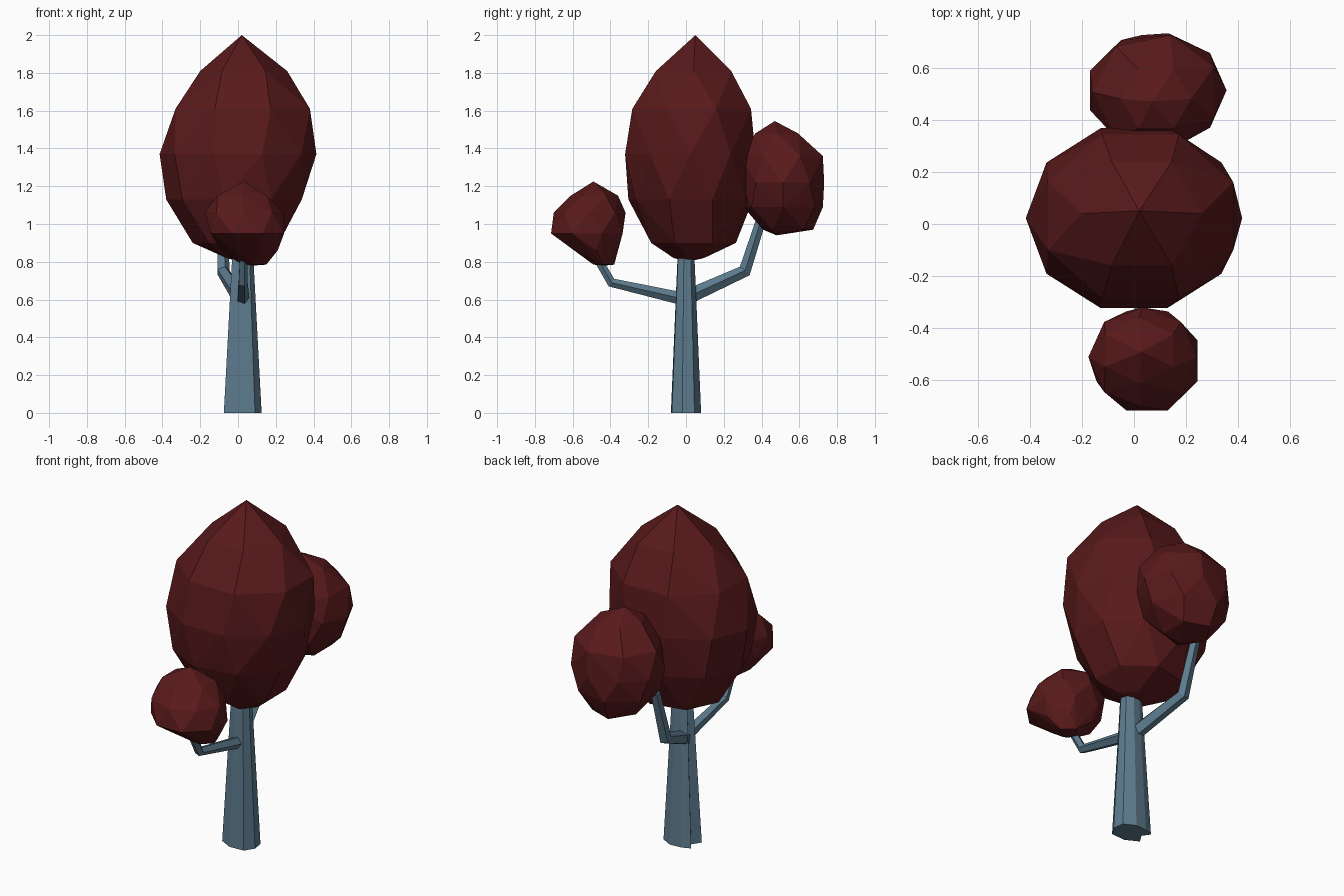
import bpy, bmesh
from math import cos, sin, pi
from mathutils import Vector

if "Cube" in bpy.data.objects:
    bpy.data.objects.remove(bpy.data.objects["Cube"])


def material(name, color):
    m = bpy.data.materials.new(name)
    m.diffuse_color = color
    m.use_nodes = True
    m.node_tree.nodes["Principled BSDF"].inputs["Base Color"].default_value = m.diffuse_color
    return m


leaf = material("dark_red", (0.10, 0.010, 0.011, 1))
bark = material("blue_grey", (0.11, 0.20, 0.27, 1))


def finish(bm, name, mat):
    bmesh.ops.recalc_face_normals(bm, faces=bm.faces[:])
    me = bpy.data.meshes.new(name)
    bm.to_mesh(me)
    bm.free()
    me.materials.append(mat)
    ob = bpy.data.objects.new(name, me)
    bpy.context.collection.objects.link(ob)
    return ob


def crown(name, top, bottom, rings):
    """Faceted hull; each ring is (z, xmin, xmax, ymin, ymax, sides, phase)."""
    bm = bmesh.new()
    bm.verts.new(top)
    bm.verts.new(bottom)
    for z, x0, x1, y0, y1, n, phase in rings:
        for i in range(n):
            a = 2 * pi * (i + phase) / n
            bm.verts.new(((x0 + x1) / 2 + (x1 - x0) / 2 * cos(a),
                          (y0 + y1) / 2 + (y1 - y0) / 2 * sin(a), z))
    bmesh.ops.convex_hull(bm, input=bm.verts[:])
    bmesh.ops.delete(bm, geom=[v for v in bm.verts if not v.link_faces], context='VERTS')
    bmesh.ops.dissolve_limit(bm, angle_limit=0.06, verts=bm.verts[:], edges=bm.edges[:])
    return finish(bm, name, leaf)


def loft(name, rings):
    """Capped skin through rings of equal point count."""
    bm = bmesh.new()
    vs = [[bm.verts.new(p) for p in r] for r in rings]
    n = len(vs[0])
    for a, b in zip(vs, vs[1:]):
        for i in range(n):
            j = (i + 1) % n
            bm.faces.new((a[i], a[j], b[j], b[i]))
    bm.faces.new(vs[0][::-1])
    bm.faces.new(vs[-1])
    return finish(bm, name, bark)


def branch(name, path, radii):
    """Five-sided limb bent along a path."""
    pts = [Vector(p) for p in path]
    rings = []
    for i, p in enumerate(pts):
        t = Vector()
        if i > 0:
            t += (p - pts[i - 1]).normalized()
        if i < len(pts) - 1:
            t += (pts[i + 1] - p).normalized()
        t.normalize()
        v = t.cross(Vector((1, 0, 0))).normalized()
        u = v.cross(t)
        rings.append([p + radii[i] * (u * cos(k * 2 * pi / 5) + v * sin(k * 2 * pi / 5))
                      for k in range(5)])
    return loft(name, rings)


# Leaf masses
crown("main_crown", (0.02, 0.05, 2.0), (0.01, 0.01, 0.80), [
    (1.81, -0.20, 0.26, -0.19, 0.27, 6, 0.0),
    (1.61, -0.36, 0.41, -0.31, 0.37, 8, 0.5),
    (1.37, -0.415, 0.415, -0.34, 0.385, 10, 0.0),
    (1.13, -0.38, 0.36, -0.31, 0.36, 9, 0.5),
    (0.90, -0.24, 0.24, -0.19, 0.27, 7, 0.5),
    (0.82, -0.08, 0.12, -0.07, 0.10, 5, 0.0)])
crown("front_crown", (0.03, -0.49, 1.225), (0.08, -0.43, 0.78), [
    (1.15, -0.13, 0.17, -0.61, -0.36, 6, 0.5),
    (1.06, -0.175, 0.24, -0.70, -0.32, 8, 0.0),
    (0.95, -0.16, 0.26, -0.73, -0.32, 8, 0.5),
    (0.86, -0.09, 0.21, -0.60, -0.35, 6, 0.0),
    (0.785, 0.02, 0.15, -0.49, -0.38, 4, 0.0)])
crown("back_crown", (0.07, 0.47, 1.545), (0.08, 0.48, 0.94), [
    (1.48, -0.05, 0.22, 0.35, 0.61, 6, 0.0),
    (1.36, -0.16, 0.33, 0.28, 0.73, 7, 0.5),
    (1.22, -0.185, 0.355, 0.29, 0.735, 9, 0.0),
    (1.09, -0.15, 0.31, 0.30, 0.73, 7, 0.0),
    (0.97, -0.05, 0.20, 0.40, 0.68, 5, 0.5)])

# Tapered trunk with a groove on its left side
base = [(0.09, -0.075), (0.125, -0.02), (0.115, 0.045), (0.05, 0.08), (-0.02, 0.075),
        (-0.072, 0.055), (-0.042, 0.012), (-0.075, -0.04), (0.0, -0.08)]
loft("trunk", [[(0.025 + (x - 0.025) * s, y * s, z) for x, y in base]
               for z, s in ((0, 1.0), (0.9, 0.52))])

# Bent limbs
branch("front_limb", [(0.025, 0.0, 0.60), (0.025, -0.395, 0.69), (0.03, -0.50, 0.87)],
       [0.036, 0.026, 0.022])
branch("back_limb", [(0.01, 0.0, 0.61), (-0.08, 0.31, 0.75), (-0.085, 0.41, 1.06)],
       [0.042, 0.036, 0.027])
